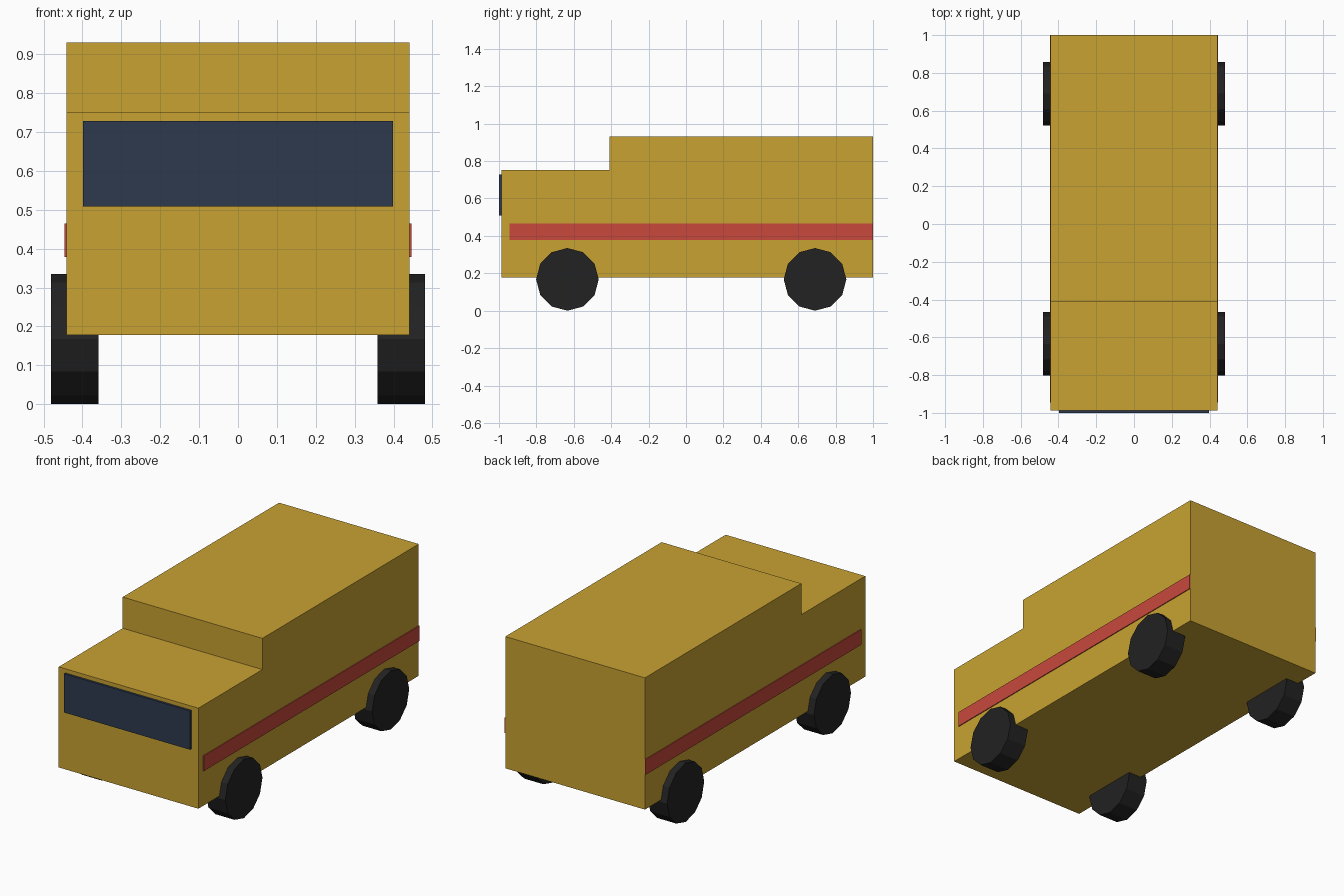
import bpy, bmesh, math
from mathutils import Matrix

if "Cube" in bpy.data.objects:
    bpy.data.objects.remove(bpy.data.objects["Cube"])


def material(name, rgb):
    m = bpy.data.materials.new(name)
    m.diffuse_color = (*rgb, 1.0)
    m.use_nodes = True
    m.node_tree.nodes["Principled BSDF"].inputs["Base Color"].default_value = m.diffuse_color
    return m


YELLOW = material("ochre_yellow", (0.578, 0.361, 0.032))
RED = material("stripe_red", (0.578, 0.065, 0.045))
GLASS = material("dark_blue_glass", (0.026, 0.042, 0.076))
RUBBER = material("black_rubber", (0.016, 0.016, 0.016))


def add_object(name, bm, mat):
    bmesh.ops.recalc_face_normals(bm, faces=bm.faces)
    mesh = bpy.data.meshes.new(name)
    bm.to_mesh(mesh)
    bm.free()
    mesh.materials.append(mat)
    obj = bpy.data.objects.new(name, mesh)
    bpy.context.collection.objects.link(obj)
    return obj


def extrude_profile(name, profile, x0, x1, mat):
    """Extrude a (y, z) side outline across x."""
    bm = bmesh.new()
    face = bm.faces.new([bm.verts.new((x0, y, z)) for y, z in profile])
    ext = bmesh.ops.extrude_face_region(bm, geom=[face])["geom"]
    verts = [v for v in ext if isinstance(v, bmesh.types.BMVert)]
    bmesh.ops.translate(bm, verts=verts, vec=(x1 - x0, 0, 0))
    return add_object(name, bm, mat)


def box(name, x0, x1, y0, y1, z0, z1, mat):
    return extrude_profile(name, [(y0, z0), (y1, z0), (y1, z1), (y0, z1)], x0, x1, mat)


def wheel(name, x, y, mat, radius=0.1675, width=0.122):
    """Twelve-sided wheel with its axle along x and a corner on the ground."""
    bm = bmesh.new()
    bmesh.ops.create_cone(bm, cap_ends=True, segments=12, radius1=radius,
                          radius2=radius, depth=width)
    bmesh.ops.transform(bm, verts=bm.verts,
                        matrix=Matrix.Translation((x, y, radius))
                        @ Matrix.Rotation(math.pi / 2, 4, 'Y'))
    return add_object(name, bm, mat)


# Body: low cab in front, taller box behind
HALF = 0.441
extrude_profile("body", [(-0.987, 0.178), (1.0, 0.178), (1.0, 0.93),
                         (-0.41, 0.93), (-0.41, 0.752), (-0.987, 0.752)],
                -HALF, HALF, YELLOW)

# Windscreen plate
box("windscreen", -0.398, 0.398, -1.0, -0.986, 0.508, 0.729, GLASS)

# Side stripes and wheels on both sides
for side, s in (("left", -1), ("right", 1)):
    xs = sorted((s * (HALF - 0.001), s * (HALF + 0.005)))
    box(f"{side}_stripe", *xs, -0.945, 1.0, 0.378, 0.465, RED)
    for end, y in (("front", -0.634), ("rear", 0.69)):
        wheel(f"{end}_{side}_wheel", s * 0.42, y, RUBBER)
